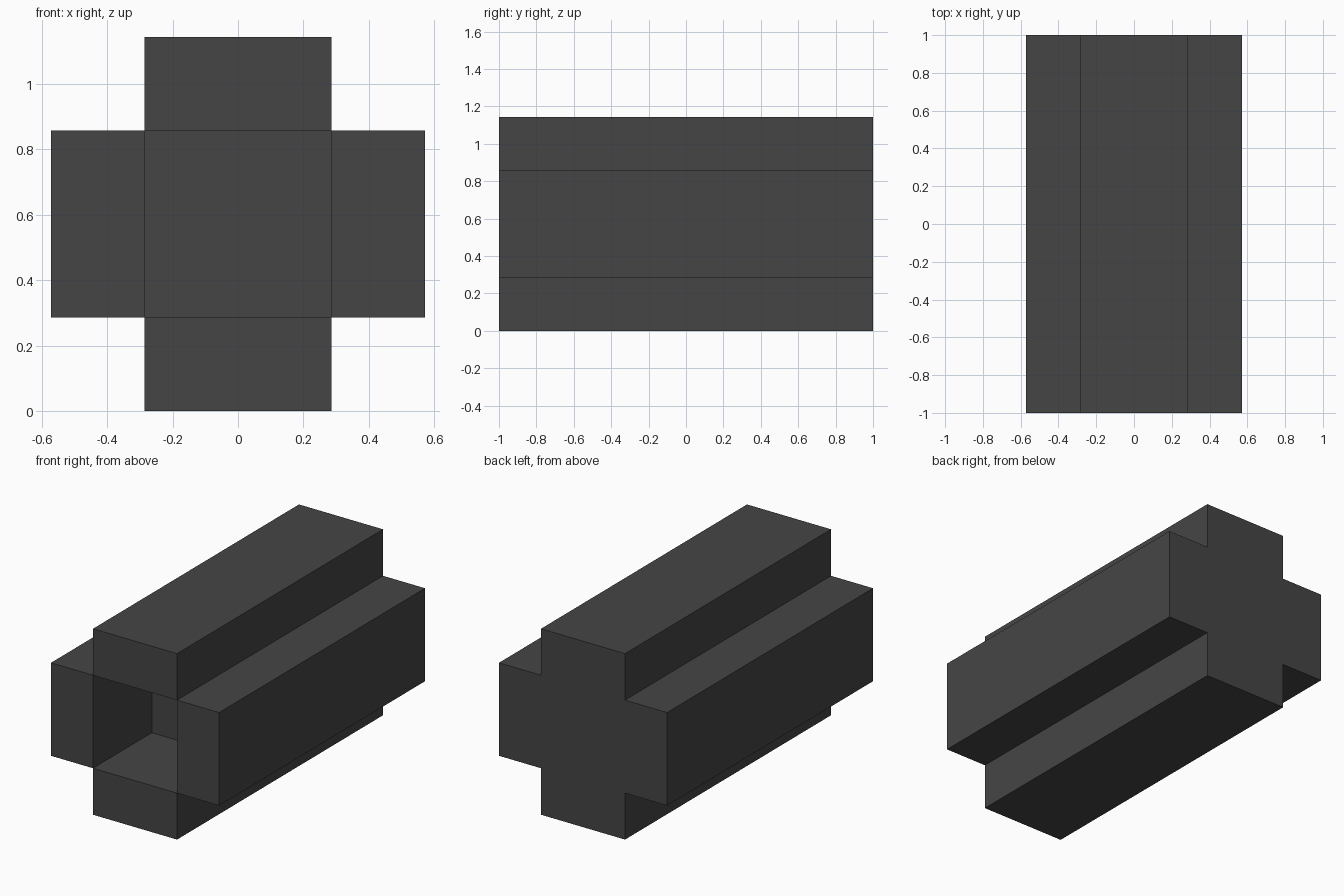
import bpy, bmesh
from mathutils import Vector

cube = bpy.data.objects.get("Cube")
if cube:
    bpy.data.objects.remove(cube, do_unlink=True)

U = 2 / 7            # module: the body is 4 x 7 x 4 modules
FRONT, BACK = -1.0, 1.0

mat = bpy.data.materials.new("dark grey")
mat.use_nodes = True
colour = (0.06, 0.06, 0.06, 1)
mat.diffuse_color = colour
mat.node_tree.nodes["Principled BSDF"].inputs["Base Color"].default_value = colour

bm = bmesh.new()


def front_panel(cx, cz, w, h):
    """Rectangle in the front plane, in modules, facing -y."""
    corners = [(-1, -1), (1, -1), (1, 1), (-1, 1)]
    return bm.faces.new([bm.verts.new(((cx + sx * w / 2) * U, FRONT, (cz + sz * h / 2) * U))
                         for sx, sz in corners])


# Cross-shaped front: a centre square with four arms
front_panel(0, 2, 2, 2)
for cx, cz, w, h in [(-1.5, 2, 1, 2), (1.5, 2, 1, 2), (0, 0.5, 2, 1), (0, 3.5, 2, 1)]:
    front_panel(cx, cz, w, h)
bmesh.ops.remove_doubles(bm, verts=bm.verts[:], dist=0.001)

# Long body
solid = bmesh.ops.extrude_face_region(bm, geom=bm.faces[:], use_keep_orig=True)
moved = [g for g in solid["geom"] if isinstance(g, bmesh.types.BMVert)]
bmesh.ops.translate(bm, verts=moved, vec=Vector((0, BACK - FRONT, 0)))

# Square socket, two modules deep, pushed into the front
centre = min(bm.faces, key=lambda f: (f.calc_center_median() - Vector((0, FRONT, 2 * U))).length)
socket = bmesh.ops.extrude_face_region(bm, geom=[centre])
floor = [g for g in socket["geom"] if isinstance(g, bmesh.types.BMVert)]
bmesh.ops.translate(bm, verts=floor, vec=Vector((0, 2 * U, 0)))
if centre.is_valid:
    bmesh.ops.delete(bm, geom=[centre], context='FACES_ONLY')

# Merge the flat back into one face
bmesh.ops.recalc_face_normals(bm, faces=bm.faces[:])
bmesh.ops.dissolve_faces(bm, faces=[f for f in bm.faces if f.normal.y > 0.9])

mesh = bpy.data.meshes.new("cross_body")
bm.to_mesh(mesh)
bm.free()
mesh.materials.append(mat)
body = bpy.data.objects.new("cross_body", mesh)
bpy.context.collection.objects.link(body)
